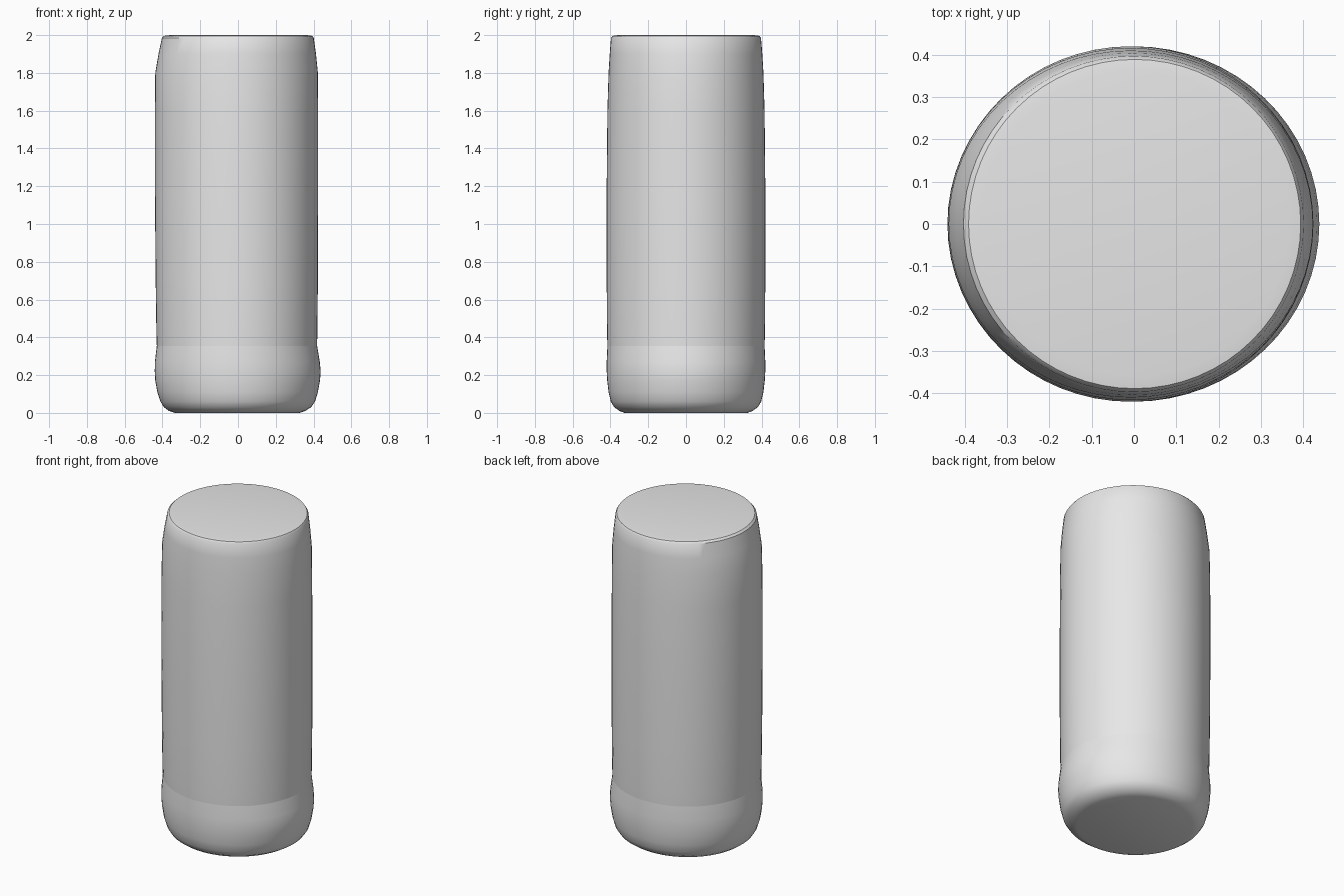
import bpy
import bmesh
from math import cos, sin, tau, radians

SIDES = 64

cube = bpy.data.objects.get("Cube")
if cube:
    bpy.data.objects.remove(cube, do_unlink=True)

grey = bpy.data.materials.new("plain_grey")
grey.use_nodes = True
grey.diffuse_color = (0.8, 0.8, 0.8, 1)
grey.node_tree.nodes["Principled BSDF"].inputs["Base Color"].default_value = (0.8, 0.8, 0.8, 1)


def loft(name, rows, cap_top):
    """Stack elliptical rings (z, left edge, right edge, half depth), closing one end."""
    bm = bmesh.new()
    rings = []
    for z, x0, x1, ry in rows:
        mid, rx = (x0 + x1) / 2, (x1 - x0) / 2
        rings.append([bm.verts.new((mid + rx * cos(tau * i / SIDES),
                                    ry * sin(tau * i / SIDES), z))
                      for i in range(SIDES)])
    for low, high in zip(rings, rings[1:]):
        for i in range(SIDES):
            j = (i + 1) % SIDES
            bm.faces.new((low[i], low[j], high[j], high[i]))
    bm.faces.new(rings[-1] if cap_top else rings[0][::-1])
    mesh = bpy.data.meshes.new(name)
    bm.to_mesh(mesh)
    bm.free()
    mesh.materials.append(grey)
    obj = bpy.data.objects.new(name, mesh)
    bpy.context.collection.objects.link(obj)
    bpy.ops.object.select_all(action="DESELECT")
    obj.select_set(True)
    bpy.context.view_layer.objects.active = obj
    bpy.ops.object.shade_smooth_by_angle(angle=radians(35))
    return obj


# Seam shared by both parts
seam = (0.355, -0.430, 0.419, 0.416)

# Rounded, slightly bulging foot
loft("rounded_base", [
    (0.0, -0.335, 0.325, 0.325),
    (0.010, -0.365, 0.355, 0.352),
    (0.030, -0.392, 0.387, 0.380),
    (0.060, -0.411, 0.408, 0.398),
    (0.110, -0.427, 0.423, 0.410),
    (0.170, -0.438, 0.434, 0.417),
    (0.220, -0.441, 0.438, 0.420),
    (0.270, -0.440, 0.433, 0.420),
    seam,
], cap_top=False)

# Tall body, tapering to a softened flat top
loft("tall_body", [
    seam,
    (0.42, -0.432, 0.420, 0.418),
    (0.70, -0.436, 0.423, 0.420),
    (1.20, -0.440, 0.424, 0.420),
    (1.60, -0.440, 0.424, 0.416),
    (1.80, -0.438, 0.423, 0.410),
    (1.90, -0.421, 0.413, 0.404),
    (1.985, -0.403, 0.401, 0.397),
    (1.996, -0.391, 0.394, 0.389),
    (2.0, -0.360, 0.366, 0.360),
], cap_top=True)
